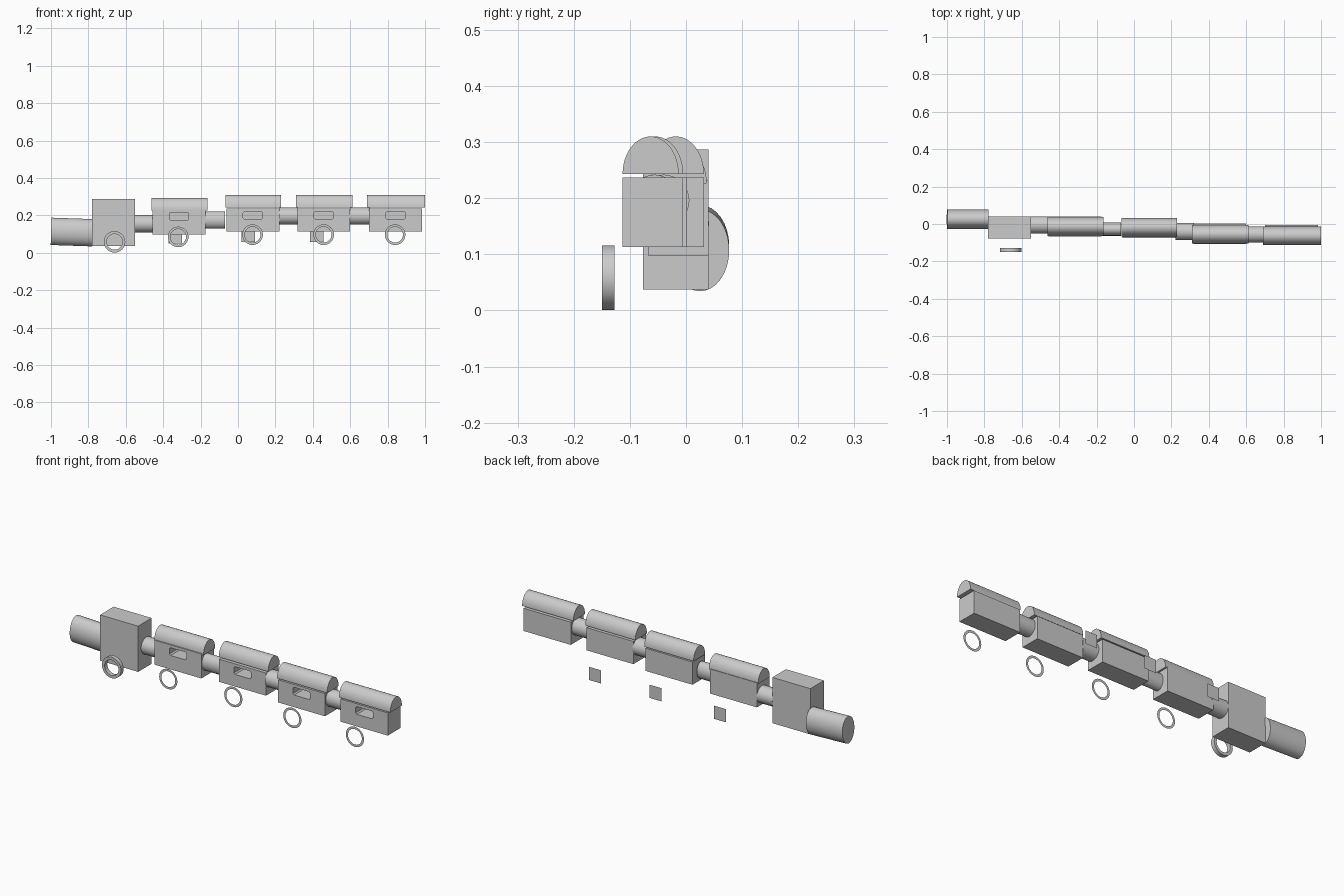
import bpy, math

if "Cube" in bpy.data.objects:
    bpy.data.objects.remove(bpy.data.objects["Cube"])


def add_mesh(name, verts, faces):
    mesh = bpy.data.meshes.new(name)
    mesh.from_pydata(verts, [], faces)
    ob = bpy.data.objects.new(name, mesh)
    bpy.context.collection.objects.link(ob)
    return ob


def smooth(ob):
    bpy.ops.object.select_all(action='DESELECT')
    ob.select_set(True)
    bpy.context.view_layer.objects.active = ob
    bpy.ops.object.shade_smooth_by_angle(angle=math.radians(35))


def prism(name, profile, a, b, axis):
    """Extrude a closed 2D profile along x (profile = y,z) or y (profile = x,z)."""
    n = len(profile)
    place = (lambda p, t: (t, p[0], p[1])) if axis == 'x' else (lambda p, t: (p[0], t, p[1]))
    verts = [place(p, t) for t in (a, b) for p in profile]
    faces = [tuple(reversed(range(n))), tuple(range(n, 2 * n))]
    faces += [(i, (i + 1) % n, n + (i + 1) % n, n + i) for i in range(n)]
    if axis == 'y':
        faces = [f[::-1] for f in faces]
    return add_mesh(name, verts, faces)


def box(name, x, y, z):
    return prism(name, [(y[0], z[0]), (y[1], z[0]), (y[1], z[1]), (y[0], z[1])], x[0], x[1], 'x')


def ellipse(cu, cv, ru, rv, n=32, turn=2 * math.pi):
    steps = n if turn > 6 else n + 1
    return [(cu + ru * math.cos(turn * i / n), cv + rv * math.sin(turn * i / n)) for i in range(steps)]


def tube(name, x, cy, cz, ry, rz):
    ob = prism(name, ellipse(cy, cz, ry, rz), x[0], x[1], 'x')
    smooth(ob)
    return ob


def ring(name, x, z, y, outer, inner, depth=0.0, n=32):
    """Wheel rim facing the front: flat, or thick when depth is given."""
    o, i = ellipse(x, z, outer, outer, n), ellipse(x, z, inner, inner, n)
    verts = [(p[0], y, p[1]) for p in o + i]
    faces = [(k, (k + 1) % n, n + (k + 1) % n, n + k) for k in range(n)]
    if depth:
        verts += [(p[0], y + depth, p[1]) for p in o + i]
        for k in range(n):
            j, m = (k + 1) % n, 2 * n
            faces += [(m + n + k, m + n + j, m + j, m + k),
                      (m + k, m + j, j, k),
                      (n + k, n + j, m + n + j, m + n + k)]
    ob = add_mesh(name, verts, faces)
    if depth:
        smooth(ob)
    return ob


# Engine: slightly tilted oval boiler, cab and thick wheel rim
boiler = tube("boiler", (-0.11, 0.11), 0, 0, 0.052, 0.073)
boiler.location = (-0.889, 0.025, 0.111)
boiler.rotation_euler.y = math.radians(2)
box("cab", (-0.78, -0.55), (-0.077, 0.04), (0.037, 0.287))
ring("engine_wheel", -0.66, 0.0585, -0.15, 0.0575, 0.042, 0.023)

# Carriages: box x, box y, box z, roof x, roof centre y, roof base, wheel (x, y, z)
cars = [
    ((-0.457, -0.174), (-0.068, 0.04), (0.098, 0.232), (-0.462, -0.164), -0.013, 0.226, (-0.32, -0.145, 0.085)),
    ((-0.062, 0.222), (-0.076, 0.032), (0.113, 0.237), (-0.068, 0.23), -0.018, 0.243, (0.078, -0.152, 0.097)),
    ((0.317, 0.60), (-0.106, 0.002), (0.113, 0.237), (0.31, 0.612), -0.055, 0.243, (0.458, -0.185, 0.097)),
    ((0.70, 0.985), (-0.113, -0.005), (0.113, 0.237), (0.69, 1.0), -0.063, 0.243, (0.84, -0.19, 0.097)),
]
for k, (bx, by, bz, rx, ry, rz, w) in enumerate(cars, 1):
    body = box(f"carriage_body_{k}", bx, by, bz)

    # Window recess with clipped corners
    cx, cz, hw, hh, c = sum(bx) / 2, bz[1] - 0.037, 0.052, 0.021, 0.007
    outline = [(cx + sx * u, cz + sz * v) for sx, sz, pts in (
        (1, -1, ((hw - c, hh), (hw, hh - c))), (1, 1, ((hw, hh - c), (hw - c, hh))),
        (-1, 1, ((hw - c, hh), (hw, hh - c))), (-1, -1, ((hw, hh - c), (hw - c, hh)))) for u, v in pts]
    cutter = prism(f"window_cutter_{k}", outline, by[0] - 0.03, by[0] + 0.08, 'y')
    cutter.hide_render = True
    cutter.hide_viewport = True
    mod = body.modifiers.new("window", 'BOOLEAN')
    mod.operation = 'DIFFERENCE'
    mod.solver = 'EXACT'
    mod.object = cutter

    # Half-round roof
    roof = prism(f"carriage_roof_{k}", ellipse(ry, rz, 0.05, 0.067, 24, math.pi), rx[0], rx[1], 'x')
    smooth(roof)

    # Flat wheel rim
    ring(f"carriage_wheel_{k}", w[0], w[2], w[1], 0.055, 0.042)

# Oval couplings
for k, (x, cy, cz, ry) in enumerate([
        ((-0.55, -0.45), -0.005, 0.155, 0.046), ((-0.174, -0.07), -0.028, 0.175, 0.035),
        ((0.222, 0.32), -0.04, 0.196, 0.046), ((0.60, 0.705), -0.056, 0.196, 0.043)], 1):
    tube(f"coupling_{k}", x, cy, cz, ry, 0.046)

# Flat square plates standing off behind the first three carriages
for k, (x, z) in enumerate([(-0.335, 0.085), (0.055, 0.095), (0.42, 0.095)], 1):
    h = 0.036
    add_mesh(f"rear_plate_{k}", [(x + h, 0.185, z - h), (x - h, 0.185, z - h),
                                 (x - h, 0.185, z + h), (x + h, 0.185, z + h)], [(0, 1, 2, 3)])
